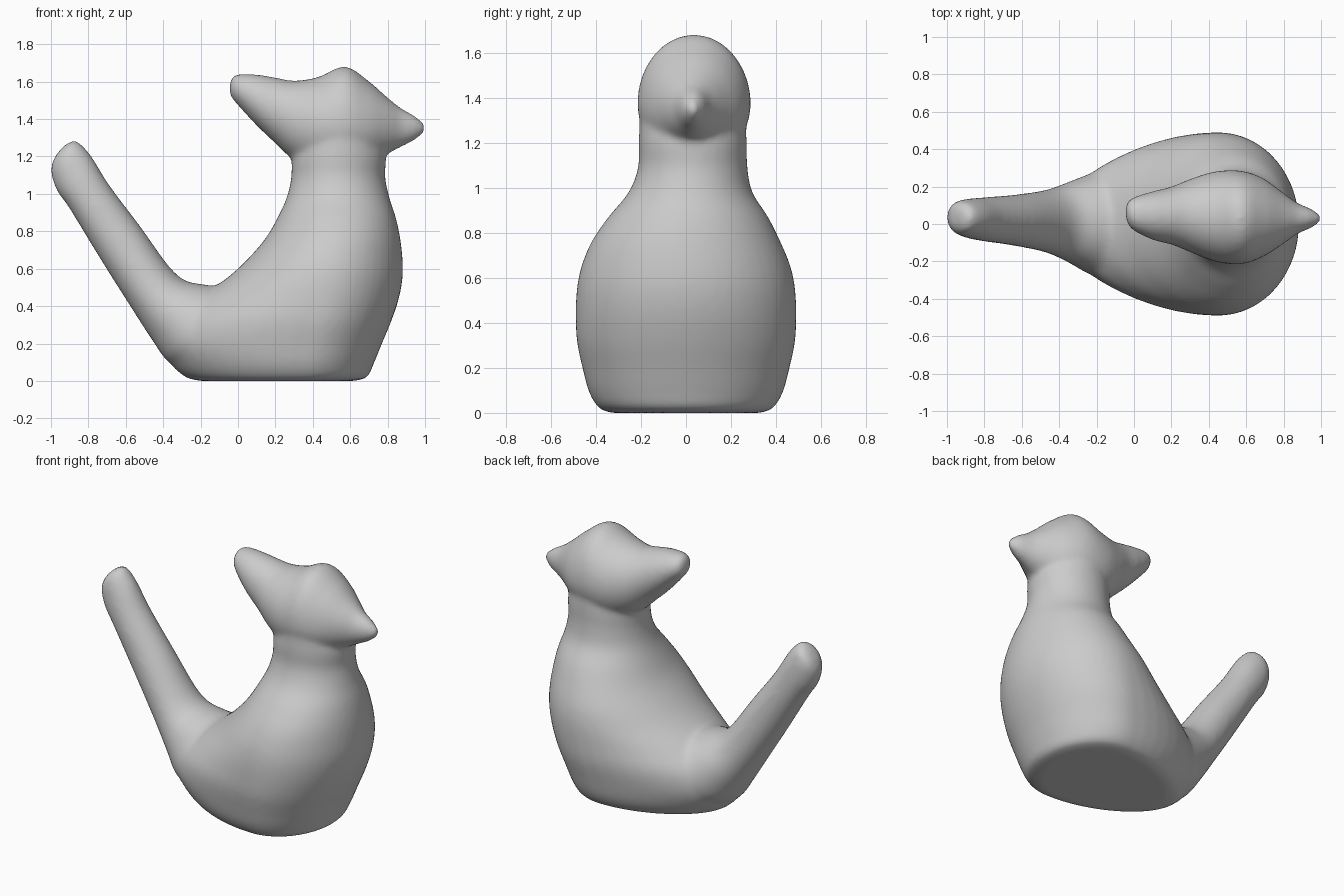
import bpy, bmesh, math
from mathutils import Vector

# Each row: x0, z0, x1, z1 (opposite silhouette points), half width, y centre, widest fraction
BODY = [
    (-.20, 0, .62, 0, .33, 0, .65),
    (-.28, .02, .69, .02, .385, 0, .67),
    (-.36, .09, .725, .09, .43, 0, .68),
    (-.43, .20, .77, .20, .46, 0, .69),
    (-.38, .32, .82, .32, .485, 0, .67),
    (-.22, .44, .86, .44, .49, 0, .62),
    (-.06, .55, .88, .55, .485, 0, .56),
    (.05, .65, .88, .65, .465, 0, .52),
    (.145, .76, .868, .76, .42, 0, .5),
    (.21, .87, .845, .87, .355, .01, .5),
    (.26, .98, .81, .98, .275, .02, .5),
    (.285, 1.09, .787, 1.09, .243, .03, .5),
    (.29, 1.20, .79, 1.20, .24, .03, .5),
    (.33, 1.32, .76, 1.32, .235, .03, .5),
]
TAIL = [
    (-.985, 1.19, -.94, 1.25, .04, .04, .5),
    (-1.0, 1.12, -.87, 1.285, .085, .035, .5),
    (-.97, 1.02, -.79, 1.21, .105, .03, .5),
    (-.90, .92, -.69, 1.05, .118, .025, .5),
    (-.735, .65, -.525, .83, .137, .02, .5),
    (-.57, .39, -.33, .57, .17, .015, .5),
    (-.46, .22, -.18, .515, .22, .01, .5),
    (-.37, .10, 0, .505, .28, 0, .5),
    (-.25, .06, .12, .50, .32, 0, .5),
]
HEAD = [
    (-.045, 1.53, -.045, 1.595, .035, .065, .5),
    (-.01, 1.485, -.01, 1.638, .085, .055, .5),
    (.10, 1.365, .10, 1.638, .13, .045, .5),
    (.20, 1.27, .20, 1.622, .155, .045, .5),
    (.30, 1.18, .30, 1.605, .195, .045, .5),
    (.43, 1.12, .43, 1.625, .24, .04, .5),
    (.57, 1.12, .57, 1.682, .25, .035, .45),
    (.69, 1.16, .69, 1.61, .21, .035, .45),
    (.80, 1.215, .80, 1.515, .135, .03, .5),
    (.87, 1.25, .87, 1.46, .085, .03, .5),
    (.95, 1.29, .95, 1.415, .05, .03, .5),
    (1.0, 1.335, 1.0, 1.37, .015, .03, .5),
]


def refine(rows, steps=5):
    """Catmull-Rom interpolation between the profile rows."""
    out = []
    for i in range(len(rows) - 1):
        a, b, c, d = (rows[max(i - 1, 0)], rows[i], rows[i + 1], rows[min(i + 2, len(rows) - 1)])
        for s in range(steps):
            t = s / steps
            out.append([.5 * (2 * q + (r - p) * t + (2 * p - 5 * q + 4 * r - u) * t * t
                              + (3 * q - p - 3 * r + u) * t ** 3)
                        for p, q, r, u in zip(a, b, c, d)])
    return out + [rows[-1]]


def loft(bm, rows, n=48):
    """Closed skin of egg-shaped rings spanning the silhouette points."""
    part = bmesh.new()
    rings = []
    for x0, z0, x1, z1, hy, yc, w in refine(rows):
        p, q = Vector((x0, yc, z0)), Vector((x1, yc, z1))
        mid = p.lerp(q, w)
        ring = []
        for k in range(n):
            a = 2 * math.pi * k / n
            c = math.cos(a)
            v = mid + ((q - mid) * c if c > 0 else (p - mid) * -c)
            taper = 1 - .9 * max(w - .5, 0) * c * c if c < 0 else 1
            v.y += hy * math.sin(a) * taper
            ring.append(part.verts.new(v))
        rings.append(ring)
    for r, s in zip(rings, rings[1:]):
        for k in range(n):
            part.faces.new((r[k], r[(k + 1) % n], s[(k + 1) % n], s[k]))
    part.faces.new(rings[0])
    part.faces.new(rings[-1])
    bmesh.ops.recalc_face_normals(part, faces=part.faces)
    tmp = bpy.data.meshes.new("part")
    part.to_mesh(tmp)
    part.free()
    bm.from_mesh(tmp)
    bpy.data.meshes.remove(tmp)


# Body with neck, raised tail, and head with crest and beak
bm = bmesh.new()
for profile in (BODY, TAIL, HEAD):
    loft(bm, profile)
mesh = bpy.data.meshes.new("clay_bird")
bm.to_mesh(mesh)
bm.free()
bird = bpy.data.objects.new("clay_bird", mesh)
bpy.context.collection.objects.link(bird)

# Fuse the parts into one softly blended clay skin
fuse = bird.modifiers.new("fuse", 'REMESH')
fuse.mode = 'VOXEL'
fuse.voxel_size = .016
fuse.use_smooth_shade = True
soft = bird.modifiers.new("soften", 'SMOOTH')
soft.factor = .5
soft.iterations = 10
